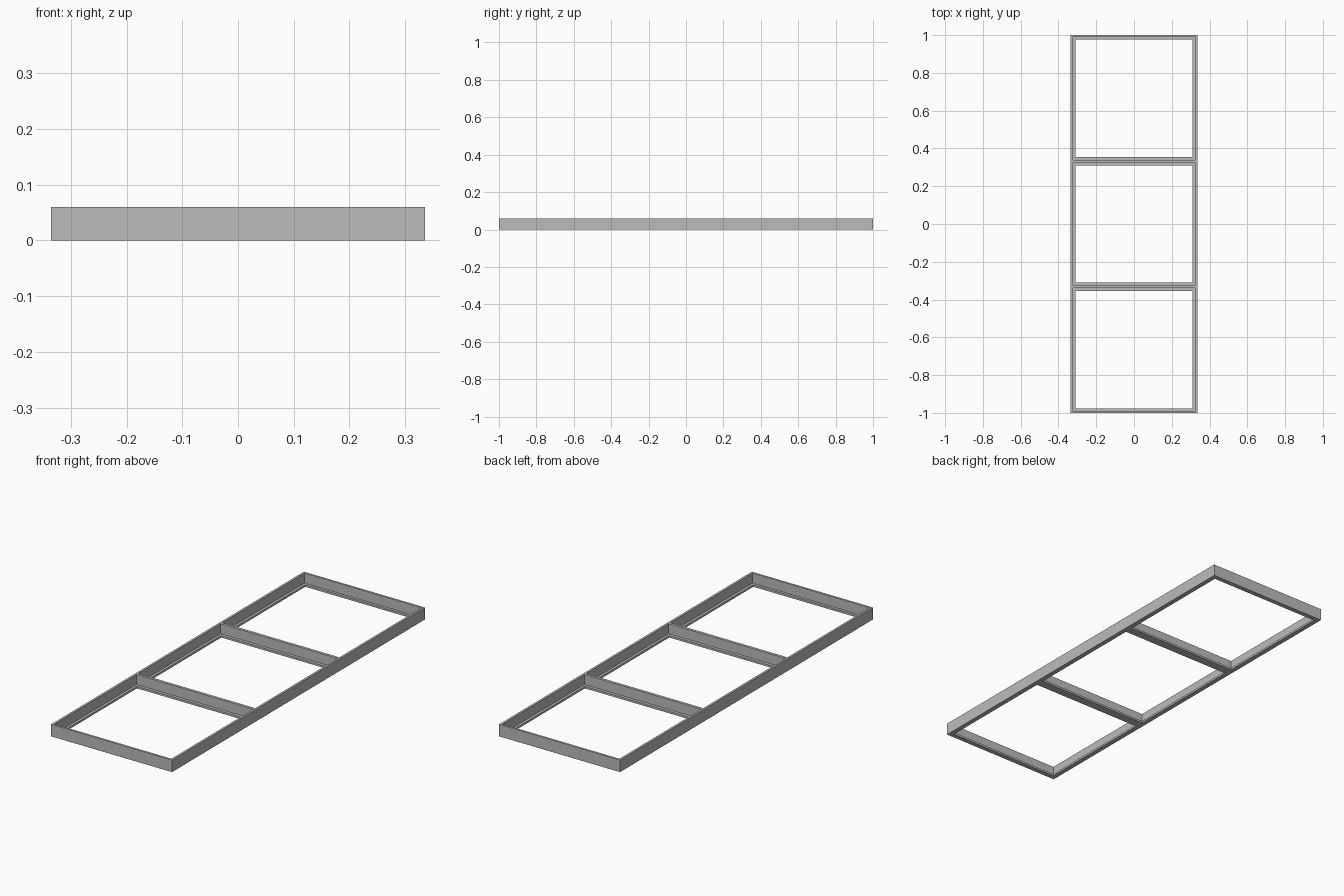
import bpy
import bmesh

if "Cube" in bpy.data.objects:
    bpy.data.objects.remove(bpy.data.objects["Cube"], do_unlink=True)

HALF_X, HALF_Y, HEIGHT = 0.335, 1.0, 0.06
WALL, LEDGE, FOOT = 0.011, 0.024, 0.01    # wall thickness, ledge reach, ledge height
DIVIDER_Y = 0.333
DIVIDER_WALL, DIVIDER_FOOT = 0.014, 0.044

grey = bpy.data.materials.new("plain_grey")
grey.use_nodes = True
colour = (0.5, 0.5, 0.5, 1)
grey.diffuse_color = colour
grey.node_tree.nodes["Principled BSDF"].inputs["Base Color"].default_value = colour


def finish(name, bm):
    bmesh.ops.recalc_face_normals(bm, faces=bm.faces)
    mesh = bpy.data.meshes.new(name)
    bm.to_mesh(mesh)
    bm.free()
    mesh.materials.append(grey)
    obj = bpy.data.objects.new(name, mesh)
    bpy.context.collection.objects.link(obj)


def box(name, half_x, y, width, z0, z1):
    bm = bmesh.new()
    bmesh.ops.create_cube(bm, size=1)
    bmesh.ops.scale(bm, verts=bm.verts, vec=(2 * half_x, width, z1 - z0))
    bmesh.ops.translate(bm, verts=bm.verts, vec=(0, y, (z0 + z1) / 2))
    finish(name, bm)


# Outer frame: an L-shaped section carried round the rectangle with mitred corners
section = [(0, 0), (0, HEIGHT), (WALL, HEIGHT), (WALL, FOOT), (LEDGE, FOOT), (LEDGE, 0)]
corners = [(-1, -1), (1, -1), (1, 1), (-1, 1)]
bm = bmesh.new()
rings = [[bm.verts.new((sx * (HALF_X - inset), sy * (HALF_Y - inset), z))
          for sx, sy in corners] for inset, z in section]
for i, ring in enumerate(rings):
    following = rings[(i + 1) % len(rings)]
    for j in range(4):
        k = (j + 1) % 4
        bm.faces.new((ring[j], ring[k], following[k], following[j]))
finish("outer_frame", bm)

# Cross dividers: an upright wall standing on a wider foot that forms both ledges
for side, sign in (("front", -1), ("back", 1)):
    y = sign * DIVIDER_Y
    box(side + "_divider_foot", HALF_X - LEDGE, y, DIVIDER_FOOT, 0, FOOT)
    box(side + "_divider_wall", HALF_X - WALL, y, DIVIDER_WALL, FOOT, HEIGHT)
